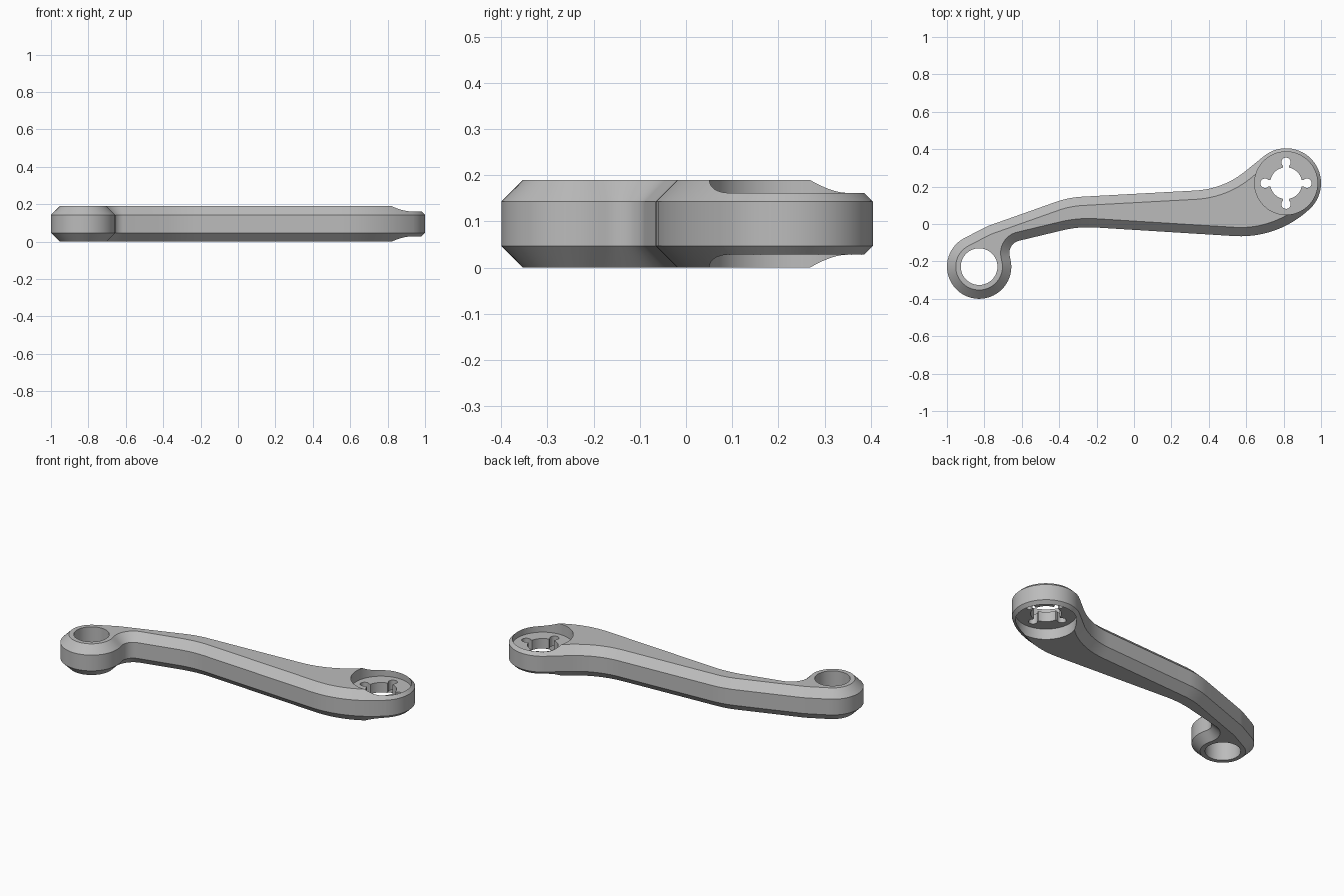
import bpy, bmesh, math
from mathutils import Vector

cube = bpy.data.objects.get("Cube")
if cube:
    bpy.data.objects.remove(cube, do_unlink=True)

HEIGHT, CHAMFER = 0.19, 0.047
SMALL, BIG = Vector((-0.828, -0.228)), Vector((0.813, 0.218))

grey = bpy.data.materials.new("plain grey")
grey.use_nodes = True
colour = (0.5, 0.5, 0.5, 1)
grey.diffuse_color = colour
grey.node_tree.nodes["Principled BSDF"].inputs["Base Color"].default_value = colour


def arc(center, radius, start, end, steps):
    angles = [math.radians(start + (end - start) * i / steps) for i in range(steps + 1)]
    return [center + radius * Vector((math.cos(a), math.sin(a))) for a in angles]


def fillet(before, corner, after, radius, steps=12):
    """Round a corner with a tangent arc."""
    u, v = (before - corner).normalized(), (after - corner).normalized()
    half = u.angle(v) / 2
    center = corner + (u + v).normalized() * radius / math.sin(half)
    trim = radius / math.tan(half)
    a, b = corner + u * trim - center, corner + v * trim - center
    start = math.degrees(math.atan2(a.y, a.x))
    sweep = math.copysign(180 - math.degrees(2 * half), a.x * b.y - a.y * b.x)
    return arc(center, radius, start, start + sweep, steps)


def inset(loop, distance):
    """Offset a clockwise outline inward with mitred corners."""
    result = []
    for i, p in enumerate(loop):
        d1 = (p - loop[i - 1]).normalized()
        d2 = (loop[(i + 1) % len(loop)] - p).normalized()
        n1, n2 = Vector((d1.y, -d1.x)), Vector((d2.y, -d2.x))
        result.append(p + (n1 + n2) * distance / (1 + n1.dot(n2)))
    return result


def loft(name, layers):
    """Solid through stacked outlines, given as (outline, z)."""
    bm = bmesh.new()
    rings = [[bm.verts.new((p.x, p.y, z)) for p in loop] for loop, z in layers]
    n = len(rings[0])
    for low, high in zip(rings, rings[1:]):
        for i in range(n):
            j = (i + 1) % n
            bm.faces.new((low[i], low[j], high[j], high[i]))
    bm.faces.new(rings[0])
    bm.faces.new(rings[-1])
    bmesh.ops.recalc_face_normals(bm, faces=bm.faces)
    mesh = bpy.data.meshes.new(name)
    bm.to_mesh(mesh)
    bm.free()
    obj = bpy.data.objects.new(name, mesh)
    bpy.context.collection.objects.link(obj)
    mesh.materials.append(grey)
    return obj


def cut(target, outline, low, high):
    cutter = loft("cutter", [(outline, low), (outline, high)])
    cutter.hide_render = True
    mod = target.modifiers.new("cut", 'BOOLEAN')
    mod.operation, mod.solver, mod.object = 'DIFFERENCE', 'EXACT', cutter
    deps = bpy.context.evaluated_depsgraph_get()
    mesh = bpy.data.meshes.new_from_object(target.evaluated_get(deps))
    target.modifiers.clear()
    target.data = mesh
    bpy.data.objects.remove(cutter, do_unlink=True)


def circle(center, radius, steps=64):
    return arc(center, radius, 0, 360, steps)[:-1]


# Lever outline: two round ends joined by filleted corners
small_arc = arc(SMALL, 0.172, 15, -245, 44)
big_arc = arc(BIG, 0.187, 129, -47, 32)
upper = [small_arc[-1], Vector((-0.785, -0.012)), Vector((-0.35, 0.142)),
         Vector((0.478, 0.187)), big_arc[0]]
lower = [big_arc[-1], Vector((0.769, -0.079)), Vector((-0.296, -0.013)),
         Vector((-0.679, -0.105)), small_arc[0]]
outline = list(small_arc)
for side, radii, tail in ((upper, (0.3, 0.5, 0.46), big_arc), (lower, (0.54, 0.6, 0.068), [])):
    for i, r in enumerate(radii):
        outline += fillet(side[i], side[i + 1], side[i + 2], r)
    outline += tail

# Chamfered body
rim = inset(outline, CHAMFER)
lever = loft("lever_arm", [(rim, 0), (outline, CHAMFER),
                           (outline, HEIGHT - CHAMFER), (rim, HEIGHT)])

# Pivot hole in the small end
cut(lever, circle(SMALL, 0.098), -0.1, 0.3)

# Round recesses above and below the web of the big end
cut(lever, circle(BIG, 0.168, 80), 0.125, 0.3)
cut(lever, circle(BIG, 0.168, 80), -0.1, 0.065)

# Central bore with four keyhole slots
cut(lever, circle(BIG, 0.085), -0.1, 0.3)
for k in range(4):
    out = Vector((math.cos(k * math.pi / 2), math.sin(k * math.pi / 2)))
    across = Vector((-out.y, out.x)) * 0.017
    near, far = BIG + out * 0.05, BIG + out * 0.11
    cut(lever, [near - across, far - across, far + across, near + across], -0.1, 0.3)
    cut(lever, circle(BIG + out * 0.112, 0.025, 24), -0.1, 0.3)

lever.data.name = "lever_arm"
bpy.ops.object.select_all(action='DESELECT')
lever.select_set(True)
bpy.context.view_layer.objects.active = lever
bpy.ops.object.shade_smooth_by_angle(angle=math.radians(25))
